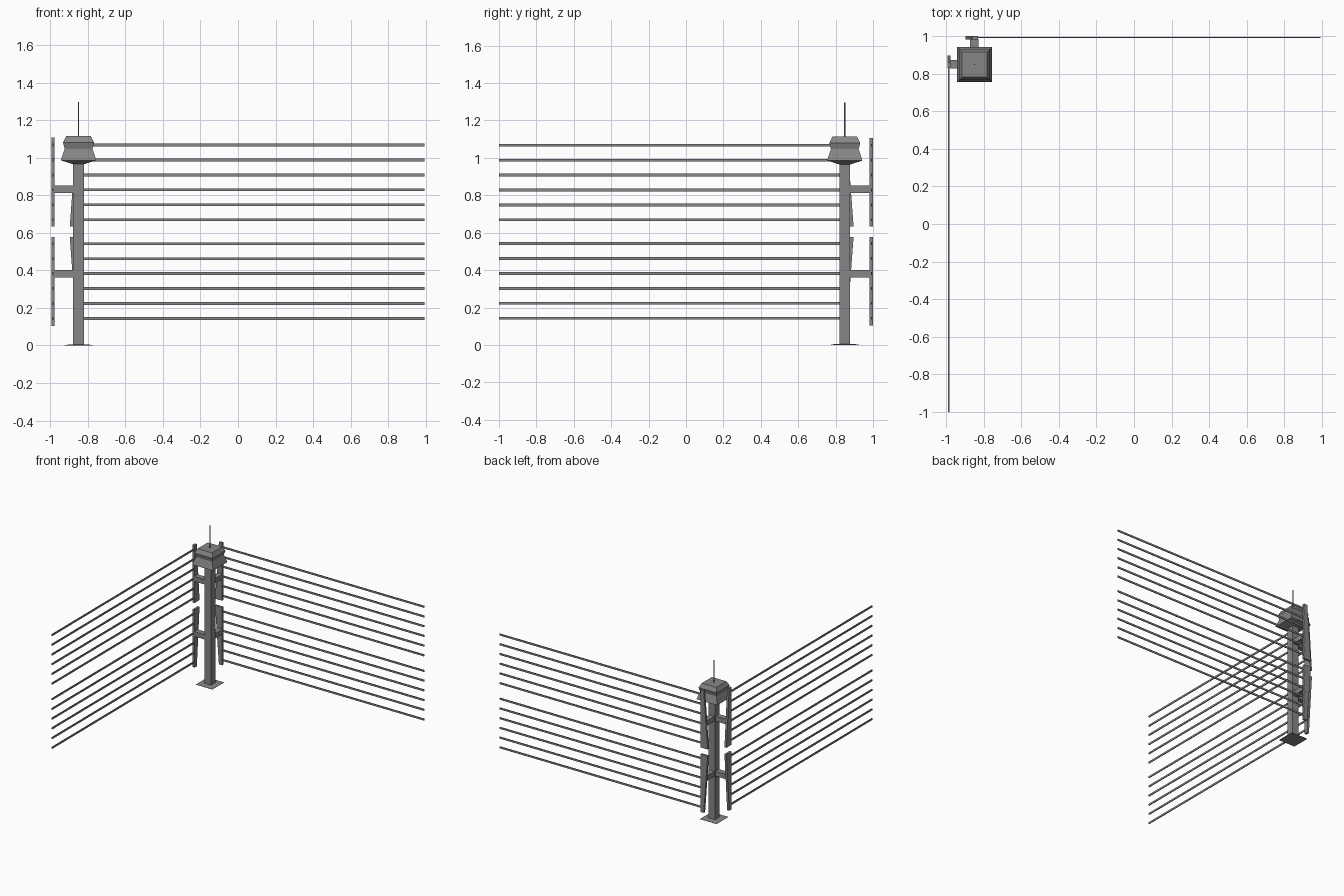
import bpy, bmesh

if "Cube" in bpy.data.objects:
    bpy.data.objects.remove(bpy.data.objects["Cube"])

CX, CY = -0.849, 0.849          # post centre

# dark grey metal
METAL = bpy.data.materials.new("dark_grey_metal")
METAL.diffuse_color = (0.24, 0.24, 0.24, 1)
METAL.use_nodes = True
METAL.node_tree.nodes["Principled BSDF"].inputs["Base Color"].default_value = METAL.diffuse_color


def make(name, bm):
    bmesh.ops.recalc_face_normals(bm, faces=bm.faces)
    me = bpy.data.meshes.new(name)
    bm.to_mesh(me)
    bm.free()
    me.materials.append(METAL)
    ob = bpy.data.objects.new(name, me)
    bpy.context.collection.objects.link(ob)
    return ob


def lathe_square(name, rings):
    """Stack of square rings (half width, z) around the post axis."""
    bm = bmesh.new()
    loops = [[bm.verts.new((CX + sx * h, CY + sy * h, z))
              for sx, sy in ((-1, -1), (1, -1), (1, 1), (-1, 1))] for h, z in rings]
    for a, b in zip(loops, loops[1:]):
        for i in range(4):
            j = (i + 1) % 4
            bm.faces.new((a[i], a[j], b[j], b[i]))
    bm.faces.new(loops[0])
    bm.faces.new(loops[-1])
    return make(name, bm)


def side_prism(name, side, profile, w0, w1):
    """Extrude a (u, z) profile from w0 to w1.
    u runs along the fence away from the corner, w points outward from the post."""
    def place(u, w, z):
        return (CX + u, CY + w, z) if side == "back" else (CX - w, CY - u, z)
    bm = bmesh.new()
    a = [bm.verts.new(place(u, w0, z)) for u, z in profile]
    b = [bm.verts.new(place(u, w1, z)) for u, z in profile]
    bm.faces.new(a)
    bm.faces.new(b)
    n = len(a)
    for i in range(n):
        j = (i + 1) % n
        bm.faces.new((a[i], a[j], b[j], b[i]))
    return make(name, bm)


def rect(u0, u1, z0, z1):
    return [(u0, z0), (u1, z0), (u1, z1), (u0, z1)]


# base plate, post and lamp-like cap
lathe_square("base_plate", [(0.075, 0), (0.075, 0.002), (0.035, 0.006)])
lathe_square("post", [(0.029, 0.002), (0.029, 0.975)])
lathe_square("post_cap", [(0.029, 0.965), (0.093, 0.985), (0.093, 0.990), (0.074, 1.047),
                          (0.083, 1.080), (0.066, 1.114)])

# antenna
bm = bmesh.new()
bmesh.ops.create_cone(bm, cap_ends=True, segments=8, radius1=0.003, radius2=0.003, depth=0.19)
bmesh.ops.translate(bm, verts=bm.verts, vec=(CX, CY, 1.202))
make("antenna", bm)

# two fence runs leaving the corner post
for side, outer, length in (("back", 0.151, 0.993 - CX), ("left", 0.145, 1 + CY)):
    inner = outer - 0.018
    # tapered insulator panels, wide ends meeting at mid height
    for label, wide_z, thin_z in (("upper", 0.633, 1.106), ("lower", 0.578, 0.104)):
        side_prism(f"{label}_panel_{side}", side,
                   [(-0.047, wide_z), (0.018, wide_z), (0.018, thin_z), (-0.012, thin_z)],
                   inner, outer)
    # brackets from post to panels
    for label, z in (("upper", 0.832), ("lower", 0.381)):
        side_prism(f"{label}_bracket_{side}", side,
                   rect(-0.024, 0.022, z - 0.02, z + 0.02), 0.025, inner + 0.002)
    # six wires per panel
    for start in (0.143, 0.669):
        for i in range(6):
            z = start + i * 0.0797
            side_prism(f"wire_{side}", side, rect(0.0, length, z - 0.0075, z + 0.0075),
                       outer - 0.0105, outer - 0.0045)
